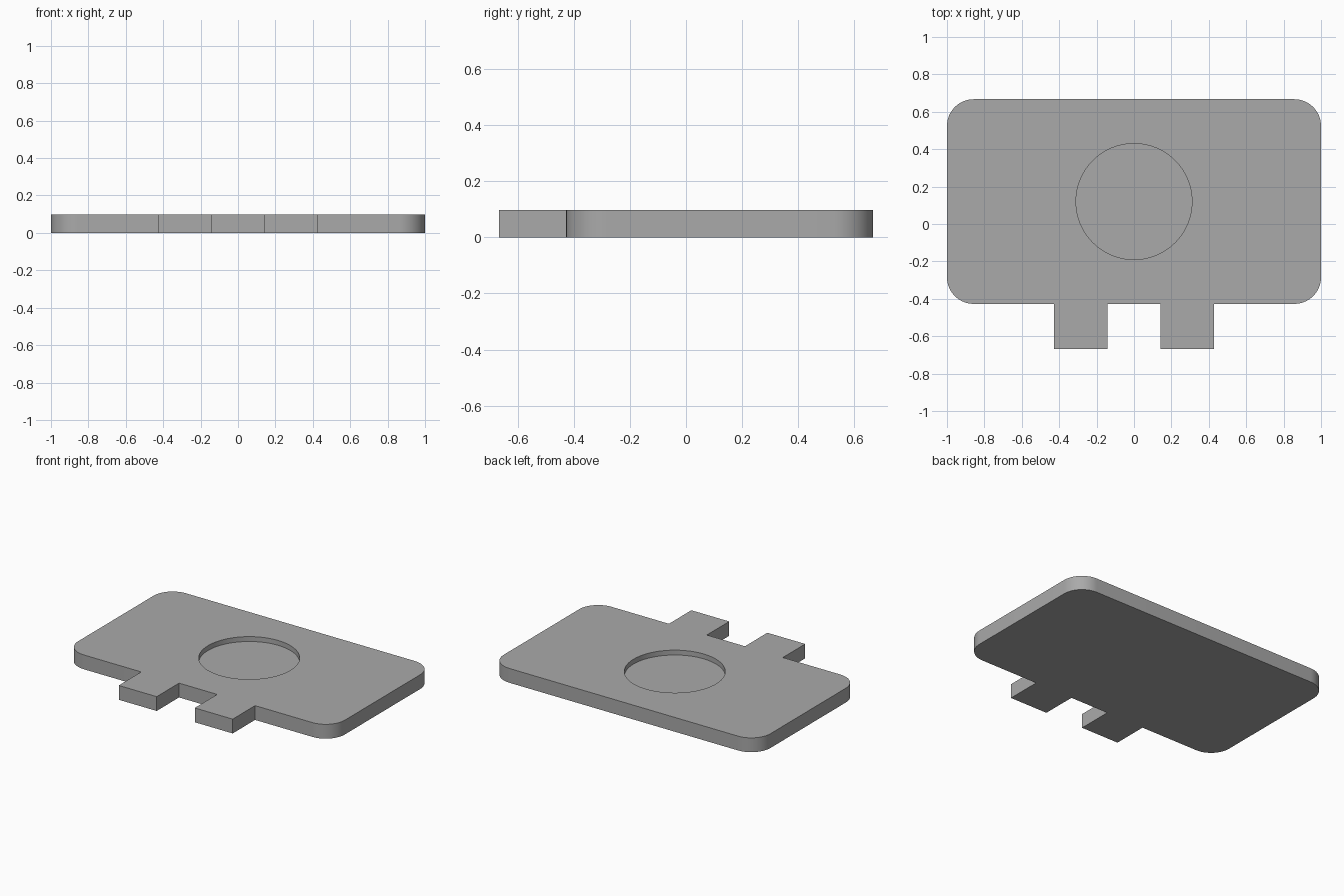
import bpy
import bmesh
import math

THICK = 0.097
BACK, FRONT, TAB_END = 0.667, -0.427, -0.667
CORNER = 0.143
TAB_IN, TAB_OUT = 0.143, 0.427
DISC_R, DISC_DEPTH = 0.31, 0.033

if "Cube" in bpy.data.objects:
    bpy.data.objects.remove(bpy.data.objects["Cube"])

grey = bpy.data.materials.new("plain grey")
grey.use_nodes = True
colour = (0.4, 0.4, 0.4, 1)
grey.diffuse_color = colour
grey.node_tree.nodes["Principled BSDF"].inputs["Base Color"].default_value = colour


def make_object(name, bm):
    mesh = bpy.data.meshes.new(name)
    bm.to_mesh(mesh)
    bm.free()
    obj = bpy.data.objects.new(name, mesh)
    bpy.context.collection.objects.link(obj)
    mesh.materials.append(grey)
    return obj


def arc(cx, cy, start, steps=16):
    """Quarter circle of the corner radius, counter-clockwise."""
    angles = [start + math.pi / 2 * i / steps for i in range(steps + 1)]
    return [(cx + CORNER * math.cos(a), cy + CORNER * math.sin(a)) for a in angles]


# Right half of the outline, from the notch between the tabs to the back edge
half = [(TAB_IN, FRONT), (TAB_IN, TAB_END), (TAB_OUT, TAB_END), (TAB_OUT, FRONT)]
half += arc(1 - CORNER, FRONT + CORNER, -math.pi / 2)
half += arc(1 - CORNER, BACK - CORNER, 0)
outline = half + [(-x, y) for x, y in reversed(half)]

# Rounded plate with two tabs, extruded in one piece
bm = bmesh.new()
base = bm.faces.new([bm.verts.new((x, y, 0)) for x, y in outline])
raised = bmesh.ops.extrude_face_region(bm, geom=[base])["geom"]
top_verts = [g for g in raised if isinstance(g, bmesh.types.BMVert)]
bmesh.ops.translate(bm, vec=(0, 0, THICK), verts=top_verts)
bmesh.ops.recalc_face_normals(bm, faces=bm.faces)
plate = make_object("tabbed_plate", bm)

# Shallow round recess in the middle of the plate
bm = bmesh.new()
bmesh.ops.create_cone(bm, cap_ends=True, segments=96, radius1=DISC_R,
                      radius2=DISC_R, depth=2 * DISC_DEPTH)
cutter = make_object("recess_cutter", bm)
cutter.location = (0, (BACK + FRONT) / 2, THICK)
cutter.hide_render = True

cut = plate.modifiers.new("round recess", "BOOLEAN")
cut.operation = "DIFFERENCE"
cut.solver = "EXACT"
cut.object = cutter

bpy.ops.object.select_all(action="DESELECT")
plate.select_set(True)
bpy.context.view_layer.objects.active = plate
bpy.ops.object.modifier_apply(modifier=cut.name)
bpy.data.objects.remove(cutter)
bpy.ops.object.shade_smooth_by_angle(angle=math.radians(30))
